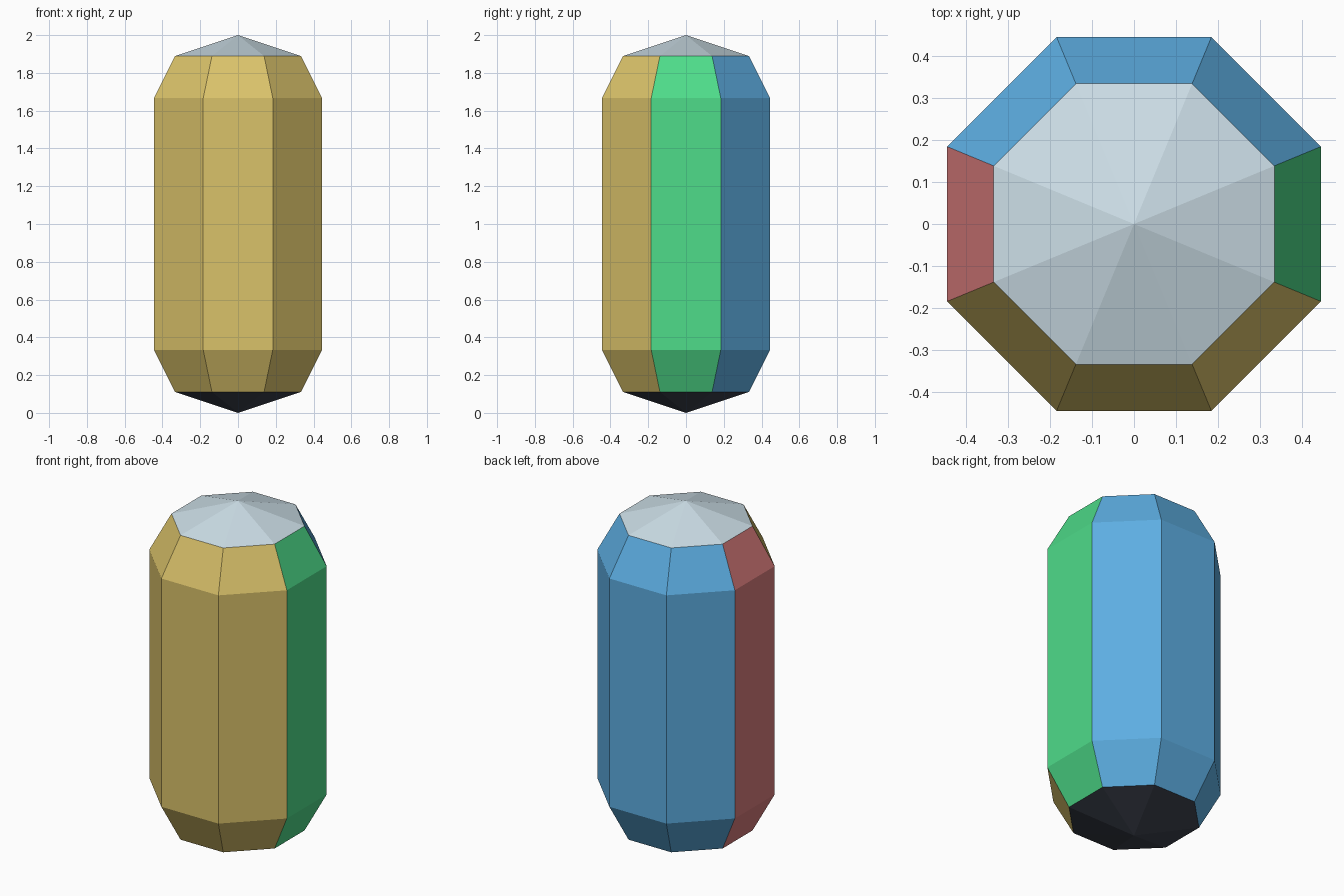
import bpy, bmesh, math

if "Cube" in bpy.data.objects:
    bpy.data.objects.remove(bpy.data.objects["Cube"])


def make_material(name, rgb):
    """Flat material from 0-255 sRGB values."""
    def lin(c):
        c /= 255
        return c / 12.92 if c <= 0.04045 else ((c + 0.055) / 1.055) ** 2.4
    mat = bpy.data.materials.new(name)
    mat.diffuse_color = (*[lin(c) for c in rgb], 1)
    mat.use_nodes = True
    mat.node_tree.nodes["Principled BSDF"].inputs["Base Color"].default_value = mat.diffuse_color
    return mat


MATERIALS = [make_material(n, c) for n, c in (
    ("front yellow", (218, 194, 106)),
    ("back blue", (93, 174, 226)),
    ("right green", (78, 220, 138)),
    ("left red", (217, 124, 124)),
    ("top pale grey", (205, 223, 232)),
    ("bottom charcoal", (62, 67, 79)),
)]
SIDES = 8
# Capsule profile: (distance to flat side, height), between the two tips
PROFILE = [(1/3, 1/9), (4/9, 1/3), (4/9, 5/3), (1/3, 17/9)]


def side_colour(n):
    """Choose the colour index from the face direction."""
    if n.z > 0.8:
        return 4
    if n.z < -0.8:
        return 5
    if abs(n.y) < 0.1:
        return 2 if n.x > 0 else 3
    return 0 if n.y < 0 else 1


bm = bmesh.new()

# Octagonal rings with a flat side facing each axis
rings = []
for apothem, z in PROFILE:
    r = apothem / math.cos(math.pi / SIDES)
    rings.append([bm.verts.new((r * math.cos((i + 0.5) * math.tau / SIDES),
                                r * math.sin((i + 0.5) * math.tau / SIDES), z))
                  for i in range(SIDES)])

# Walls and bevels between the rings
for low, high in zip(rings, rings[1:]):
    for i in range(SIDES):
        j = (i + 1) % SIDES
        bm.faces.new((low[i], low[j], high[j], high[i]))

# Shallow pointed caps
bottom_tip, top_tip = bm.verts.new((0, 0, 0)), bm.verts.new((0, 0, 2))
for i in range(SIDES):
    j = (i + 1) % SIDES
    bm.faces.new((rings[0][j], rings[0][i], bottom_tip))
    bm.faces.new((rings[-1][i], rings[-1][j], top_tip))

# Colours by direction
bm.normal_update()
for face in bm.faces:
    face.material_index = side_colour(face.normal)

mesh = bpy.data.meshes.new("capsule_body")
bm.to_mesh(mesh)
bm.free()
for mat in MATERIALS:
    mesh.materials.append(mat)
capsule = bpy.data.objects.new("capsule_body", mesh)
bpy.context.collection.objects.link(capsule)
